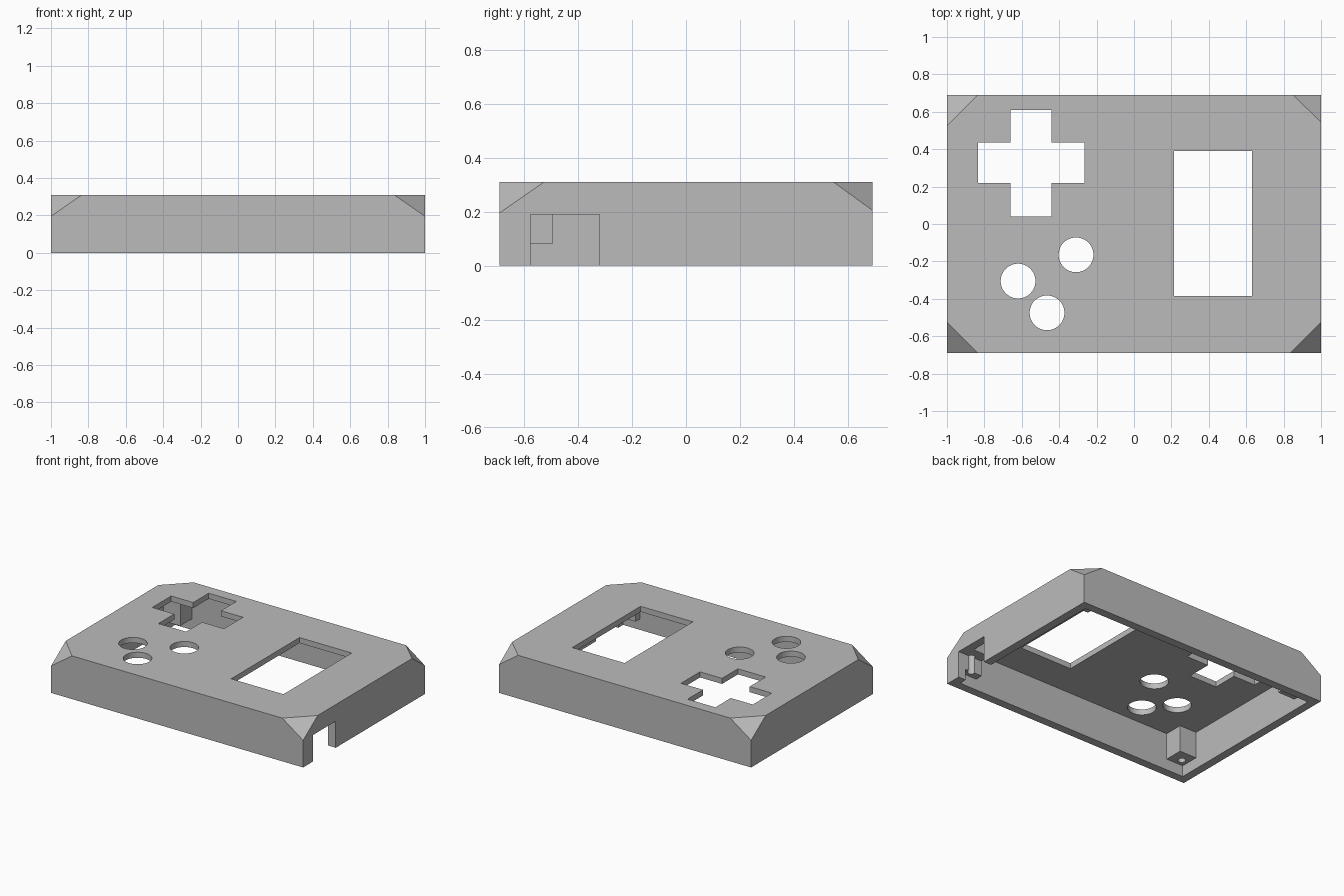
import bpy, bmesh
from mathutils import Vector

if "Cube" in bpy.data.objects:
    bpy.data.objects.remove(bpy.data.objects["Cube"], do_unlink=True)

HX, HY, TOP = 1.0, 0.69, 0.31          # half sizes and height
WALL, ROOF = 0.06, 0.27                # wall thickness, underside of the lid
POST, POST_Z = 0.195, 0.08             # post reach from the outer edge, post foot

grey = bpy.data.materials.new("plain_grey")
grey.use_nodes = True
grey.diffuse_color = (0.5, 0.5, 0.5, 1)
grey.node_tree.nodes["Principled BSDF"].inputs["Base Color"].default_value = (0.5, 0.5, 0.5, 1)


def make_object(name, bm):
    bmesh.ops.recalc_face_normals(bm, faces=bm.faces)
    mesh = bpy.data.meshes.new(name)
    bm.to_mesh(mesh)
    bm.free()
    mesh.materials.append(grey)
    obj = bpy.data.objects.new(name, mesh)
    bpy.context.collection.objects.link(obj)
    return obj


def prism(outline, z0, z1):
    """Extrude a flat outline between two heights."""
    bm = bmesh.new()
    face = bm.faces.new([bm.verts.new((x, y, z0)) for x, y in outline])
    up = bmesh.ops.extrude_face_region(bm, geom=[face])["geom"]
    verts = [v for v in up if isinstance(v, bmesh.types.BMVert)]
    bmesh.ops.translate(bm, verts=verts, vec=(0, 0, z1 - z0))
    return bm


def rect(x0, x1, y0, y1):
    return [(x0, y0), (x1, y0), (x1, y1), (x0, y1)]


def plus(xs, ys):
    """Plus-shaped outline from four x and four y stops."""
    a, b, c, d = xs
    e, f, g, h = ys
    return [(b, e), (c, e), (c, f), (d, f), (d, g), (c, g),
            (c, h), (b, h), (b, g), (a, g), (a, f), (b, f)]


def cylinder(x, y, z0, z1, r, n=48):
    bm = bmesh.new()
    bmesh.ops.create_cone(bm, cap_ends=True, segments=n, radius1=r, radius2=r, depth=z1 - z0)
    bmesh.ops.translate(bm, verts=bm.verts, vec=(x, y, (z0 + z1) / 2))
    return bm


# Outer block with its four top corners sliced off
bm = prism(rect(-HX, HX, -HY, HY), 0, TOP)
for sx in (-1, 1):
    for sy in (-1, 1):
        cx, cy, cz = (0.15, 0.145, 0.105) if sx > 0 and sy > 0 else (0.165, 0.165, 0.115)
        normal = Vector((sx / cx, sy / cy, 1 / cz)).normalized()
        geom = bm.verts[:] + bm.edges[:] + bm.faces[:]
        bmesh.ops.bisect_plane(bm, geom=geom, plane_co=(sx * (HX - cx), sy * HY, TOP),
                               plane_no=normal, clear_outer=True)
        bmesh.ops.holes_fill(bm, edges=[e for e in bm.edges if e.is_boundary])
case = make_object("case_shell", bm)


def cut(bm):
    """Subtract a solid from the case."""
    cutter = make_object("cutter", bm)
    cutter.hide_render = True
    mod = case.modifiers.new("cut", 'BOOLEAN')
    mod.operation = 'DIFFERENCE'
    mod.solver = 'EXACT'
    mod.object = cutter
    bpy.context.view_layer.objects.active = case
    bpy.ops.object.modifier_apply(modifier=mod.name)
    bpy.data.objects.remove(cutter, do_unlink=True)


# Hollow inside, leaving a post in each corner
ix, iy = HX - WALL, HY - WALL
px, py = HX - POST, HY - POST
cut(prism(plus((-ix, -px, px, ix), (-iy, -py, py, iy)), -0.1, ROOF))
cut(prism(rect(-ix, ix, -iy, iy), -0.1, POST_Z))

# Blind screw holes in the posts
for sx in (-1, 1):
    for sy in (-1, 1):
        cut(cylinder(sx * (HX - 0.11), sy * (HY - 0.11), 0.02, 0.25, 0.026, 24))

# Openings through the lid: screen, cross pad and three buttons
cut(prism(rect(0.215, 0.63, -0.385, 0.39), 0.2, 0.4))
cut(prism(plus((-0.835, -0.66, -0.44, -0.265), (0.04, 0.22, 0.435, 0.61)), 0.2, 0.4))
for x, y in ((-0.62, -0.305), (-0.465, -0.475), (-0.31, -0.165)):
    cut(cylinder(x, y, 0.2, 0.4, 0.093))

# Cable notch in the side wall
cut(prism(rect(0.75, 1.1, -0.575, -0.32), -0.1, 0.19))

# Smooth round openings, crisp edges elsewhere
bpy.ops.object.select_all(action='DESELECT')
case.select_set(True)
bpy.context.view_layer.objects.active = case
bpy.ops.object.shade_smooth_by_angle(angle=0.5)
